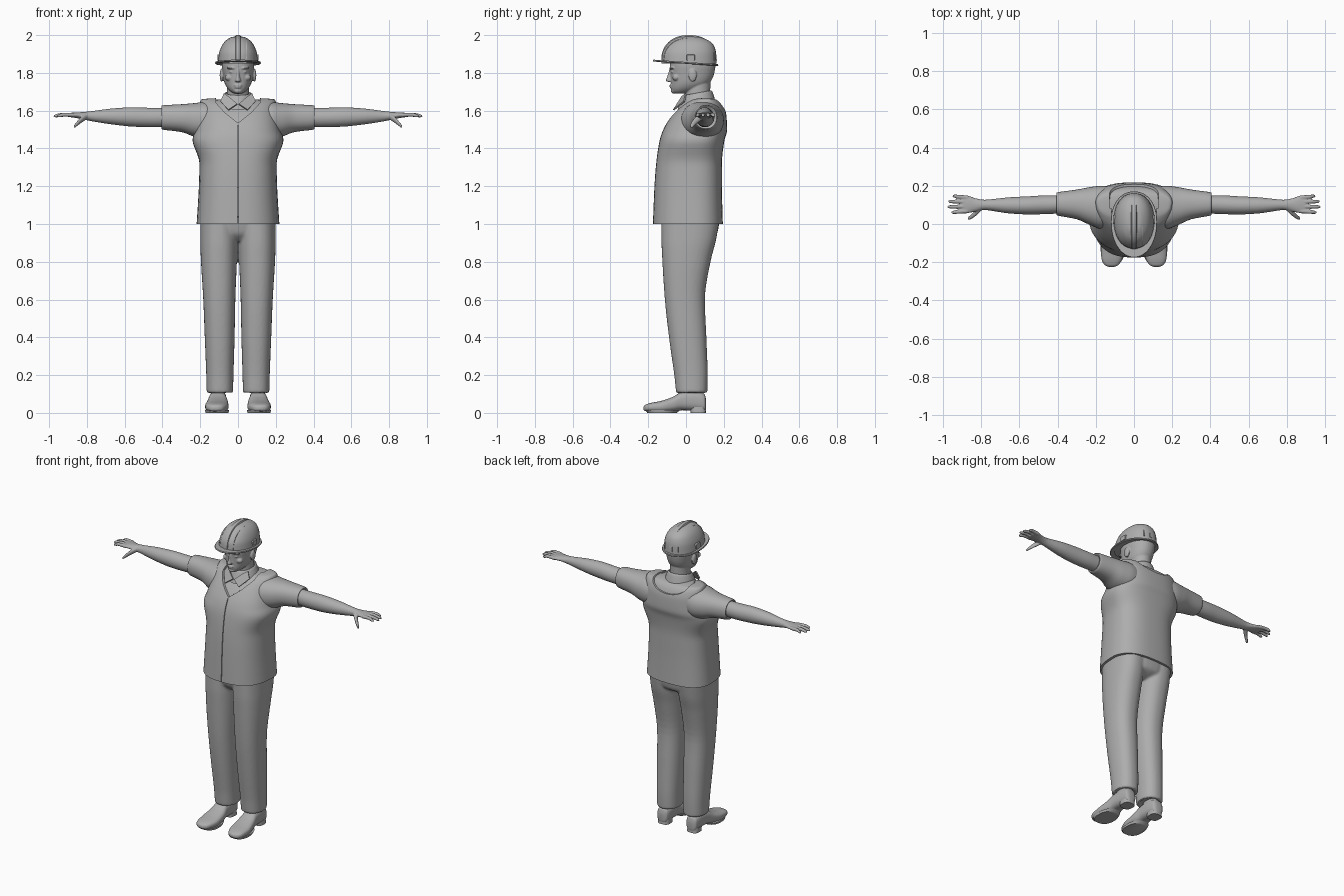
import bpy, bmesh, math
from mathutils import Matrix, Vector

if "Cube" in bpy.data.objects:
    bpy.data.objects.remove(bpy.data.objects["Cube"], do_unlink=True)

grey = bpy.data.materials.new("plain grey")
grey.use_nodes = True
grey.diffuse_color = (0.42, 0.42, 0.42, 1)
grey.node_tree.nodes["Principled BSDF"].inputs["Base Color"].default_value = grey.diffuse_color


def finish(name, bm):
    bmesh.ops.recalc_face_normals(bm, faces=bm.faces)
    mesh = bpy.data.meshes.new(name)
    bm.to_mesh(mesh)
    bm.free()
    mesh.materials.append(grey)
    ob = bpy.data.objects.new(name, mesh)
    bpy.context.collection.objects.link(ob)
    return ob


def blend(keys, steps):
    """Monotone cubic interpolation between key sections."""
    def slope(i, c):
        if i in (0, len(keys) - 1):
            return 0
        a, b = keys[i][c] - keys[i - 1][c], keys[i + 1][c] - keys[i][c]
        return 2 * a * b / (a + b) if a * b > 0 else 0
    rows = []
    for i in range(len(keys) - 1):
        for s in range(steps):
            t = s / steps
            h = t * t * (3 - 2 * t)
            rows.append([keys[i][c] * (1 - h) + keys[i + 1][c] * h
                         + slope(i, c) * t * (1 - t) ** 2 - slope(i + 1, c) * t * t * (1 - t)
                         for c in range(5)])
    return rows + [list(keys[-1])]


def loft(name, axis, keys, n=2.0, side=1, taper=0, sides=36, steps=5):
    """Skin sections (position, a_min, a_max, b_min, b_max) along an axis."""
    bm = bmesh.new()
    rings = []
    for p, a0, a1, b0, b1 in blend(keys, steps):
        ring = []
        for k in range(sides):
            t = math.tau * k / sides
            u = math.copysign(abs(math.cos(t)) ** (2 / n), math.cos(t))
            v = math.copysign(abs(math.sin(t)) ** (2 / n), math.sin(t))
            u *= 1 + taper * v
            a, b = (a0 + a1) / 2 + u * (a1 - a0) / 2, (b0 + b1) / 2 + v * (b1 - b0) / 2
            co = {"x": (p, a, b), "y": (a, p, b), "z": (a, b, p)}[axis]
            ring.append(bm.verts.new((co[0] * side, co[1], co[2])))
        rings.append(ring)
    for r, q in zip(rings, rings[1:]):
        for k in range(sides):
            m = (k + 1) % sides
            bm.faces.new((r[k], r[m], q[m], q[k]))
    bm.faces.new(rings[0])
    bm.faces.new(rings[-1])
    return finish(name, bm)


def wide(rows):
    """Sections symmetric about x = 0: (z, half width, y_min, y_max)."""
    return [(z, -w, w, y0, y1) for z, w, y0, y1 in rows]


def ball(name, centre, radii):
    bm = bmesh.new()
    bmesh.ops.create_uvsphere(bm, u_segments=20, v_segments=12, radius=1,
                              matrix=Matrix.Translation(centre) @ Matrix.Diagonal((*radii, 1)))
    return finish(name, bm)


def prism(name, outline, y0, y1):
    bm = bmesh.new()
    face = bm.faces.new([bm.verts.new((x, y0, z)) for x, z in outline])
    out = bmesh.ops.extrude_face_region(bm, geom=[face])["geom"]
    bmesh.ops.translate(bm, verts=[g for g in out if isinstance(g, bmesh.types.BMVert)], vec=(0, y1 - y0, 0))
    return finish(name, bm)


def apply(ob, kind, **settings):
    bpy.context.view_layer.objects.active = ob
    mod = ob.modifiers.new("step", kind)
    for key, value in settings.items():
        setattr(mod, key, value)
    bpy.ops.object.modifier_apply(modifier=mod.name)


def fuse(name, parts, voxel, smooth):
    """Join overlapping parts into one soft skin."""
    bpy.ops.object.select_all(action="DESELECT")
    for ob in parts:
        ob.select_set(True)
    bpy.context.view_layer.objects.active = parts[0]
    bpy.ops.object.join()
    parts[0].name = name
    apply(parts[0], "REMESH", mode="VOXEL", voxel_size=voxel)
    apply(parts[0], "SMOOTH", iterations=smooth, factor=0.5)


def cut(ob, cutter):
    apply(ob, "BOOLEAN", operation="DIFFERENCE", object=cutter, solver="EXACT")
    bpy.data.objects.remove(cutter, do_unlink=True)


# Vest over a slightly smaller shirt
torso = [(1.03, .185, -.14, .165), (1.0, .2, -.16, .18), (1.0, .217, -.175, .195),
         (1.2, .205, -.167, .19), (1.32, .202, -.158, .19), (1.44, .238, -.14, .203),
         (1.5, .224, -.12, .218), (1.58, .207, -.07, .213), (1.64, .2, -.01, .19),
         (1.66, .19, .03, .165), (1.667, .1, .06, .13)]
vest = loft("vest", "z", wide(torso), n=2.6, taper=.08, sides=56)
loft("shirt_body", "z", wide([(z - .008, w - .01, y0 + .009, y1 - .009) for z, w, y0, y1 in torso[3:]]),
     n=2.6, taper=.08, sides=56)
cut(vest, prism("neck_cutter", [(0, 1.535), (.07, 1.59), (.115, 1.64), (.13, 1.8),
                                (-.13, 1.8), (-.115, 1.64), (-.07, 1.59)], -.4, .09))
scoop = [(.13 * math.cos(a), 1.67 - .07 * math.sin(a)) for a in [math.pi * i / 16 for i in range(17)]]
cut(vest, prism("back_cutter", scoop + [(-.13, 1.8), (.13, 1.8)], .085, .4))
cut(vest, prism("placket_cutter", [(-.002, .99), (.002, .99), (.002, 1.56), (-.002, 1.56)], -.3, -.1))

# Trousers
leg = [(.115, .04, .15, -.035, .095), (.105, .04, .15, -.035, .095), (.105, .027, .165, -.05, .112),
       (.2, .024, .168, -.062, .115), (.4, .018, .176, -.09, .108), (.6, .014, .184, -.112, .1),
       (.8, .006, .196, -.125, .13), (.92, .002, .2, -.13, .16), (1.04, .002, .2, -.13, .18)]
parts = [loft("leg", "z", leg, n=2.3, side=s) for s in (1, -1)]
parts.append(loft("pelvis", "z", wide([(.91, .1, -.07, .1), (.95, .17, -.11, .165), (1.04, .2, -.13, .18)]), n=2.4))
fuse("trousers", parts, .008, 3)

for s, word in ((1, "left"), (-1, "right")):
    # Shoe, heel and ankle
    loft(word + "_shoe", "y", [(.106, .09, .125, .02, .07), (.098, .072, .142, .008, .1), (.04, .062, .15, .012, .12),
                               (-.02, .06, .155, .014, .112), (-.07, .052, .165, .006, .085),
                               (-.13, .05, .174, .002, .064), (-.19, .065, .168, .006, .052),
                               (-.217, .085, .15, .01, .042), (-.225, .105, .13, .016, .032)], n=2.6, side=s)
    loft(word + "_sole", "z", [(0, .05, .172, -.205, -.05), (.014, .048, .175, -.215, -.03)], n=2.4, side=s)
    loft(word + "_heel", "z", [(0, .068, .146, .025, .105), (.03, .07, .144, .02, .104)], n=3, side=s)
    loft(word + "_ankle", "z", [(.06, .066, .146, -.03, .095), (.17, .07, .14, -.02, .09)], side=s)

    # Short sleeve with a hem
    loft(word + "_sleeve", "x", [(.1, .0, .19, 1.47, 1.635), (.17, -.025, .2, 1.45, 1.647),
                                 (.23, -.005, .193, 1.462, 1.64), (.3, .025, .18, 1.487, 1.634),
                                 (.4, .044, .166, 1.5, 1.628), (.406, .048, .162, 1.506, 1.623),
                                 (.395, .065, .145, 1.525, 1.61)], n=2.2, side=s)

    # Bare arm, palm, fingers and thumb
    skin = [loft("arm", "x", [(.33, .06, .15, 1.515, 1.615), (.45, .052, .15, 1.512, 1.615),
                              (.55, .05, .145, 1.515, 1.618), (.65, .055, .14, 1.525, 1.613),
                              (.78, .073, .127, 1.545, 1.597), (.83, .065, .135, 1.556, 1.592),
                              (.87, .057, .148, 1.563, 1.59), (.9, .06, .148, 1.567, 1.587)], side=s)]
    for y, tip, spread in ((.067, .957, -.006), (.092, .976, -.002), (.116, .972, .002), (.139, .95, .007)):
        skin.append(loft("finger", "x", [(x, y + d - r, y + d + r, z - r, z + r) for x, d, r, z in
                                         ((.87, 0, .011, 1.577), (.92, spread / 2, .0105, 1.579),
                                          (tip - .012, spread, .009, 1.573), (tip, spread, .004, 1.571))],
                         side=s, sides=14))
    skin.append(loft("thumb", "x", [(x, y - r, y + r, z - r, z + r) for x, y, z, r in
                                    ((.8, .085, 1.57, .016), (.825, .062, 1.555, .017), (.85, .04, 1.533, .013),
                                     (.866, .029, 1.517, .009), (.87, .027, 1.514, .004))], side=s, sides=14))
    fuse(word + "_arm", skin, .004, 3)

    # Collar leaf
    bm = bmesh.new()
    bm.faces.new([bm.verts.new((s * x, y, z)) for x, y, z in
                  ((.004, -.045, 1.635), (.05, -.066, 1.603), (.092, -.01, 1.648), (.074, .0, 1.69), (.05, -.02, 1.675))])
    apply(finish(word + "_collar_leaf", bm), "SOLIDIFY", thickness=.008, offset=0)

    # Helmet side clip
    loft(word + "_helmet_clip", "x", [(.09, .0, .05, 1.862, 1.9), (.109, .004, .046, 1.866, 1.896)],
         n=6, side=s, steps=1)

# Head and neck
parts = [loft("neck", "z", wide([(1.58, .075, .0, .14), (1.67, .06, -.005, .128), (1.78, .058, .0, .13)])),
         loft("skull", "z", wide([(1.69, .018, -.06, -.015), (1.699, .036, -.072, .03), (1.72, .057, -.079, .085),
                                  (1.75, .072, -.08, .128), (1.8, .081, -.083, .15), (1.84, .086, -.086, .156),
                                  (1.88, .086, -.08, .155), (1.93, .07, -.06, .13)]), n=2.2),
         loft("nose", "z", wide([(1.752, .008, -.092, -.06), (1.758, .016, -.108, -.06),
                                 (1.785, .009, -.099, -.06), (1.82, .007, -.088, -.06)]))]
parts += [ball("upper_lip", (0, -.079, 1.734), (.022, .009, .006)),
          ball("lower_lip", (0, -.078, 1.724), (.019, .009, .006)),
          ball("chin", (0, -.066, 1.705), (.022, .015, .014))]
for s in (1, -1):
    parts += [ball("brow", (s * .034, -.073, 1.826), (.026, .016, .007)),
              ball("eye", (s * .033, -.068, 1.806), (.014, .012, .007)),
              ball("cheek", (s * .045, -.052, 1.775), (.024, .02, .018)),
              ball("ear", (s * .087, .035, 1.787), (.01, .022, .034))]
fuse("head", parts, .004, 2)

# Shirt collar band, higher at the back
collar = loft("collar_band", "z", wide([(1.625, .1, -.045, .158), (1.69, .072, -.015, .138),
                                        (1.694, .066, -.01, .132), (1.66, .058, 0, .12)]))
for v in collar.data.vertices:
    v.co.z += .18 * (v.co.y - .06)

# Hard hat: shell, ridges and tilted brim
loft("helmet_shell", "z", wide([(1.85, .106, -.13, .162), (1.9, .101, -.126, .16), (1.945, .085, -.103, .147),
                                (1.975, .06, -.07, .113), (1.99, .032, -.03, .065), (1.993, .006, .01, .025)]), n=2.2)
for x, half, y0, y1, top in ((0, .016, -.131, .163, 2), (.042, .007, -.118, .153, 1.984), (-.042, .007, -.118, .153, 1.984)):
    low = 3.73 - top
    ridge = loft("helmet_ridge", "x", [(x - half, y0 + .008, y1 - .008, low, top - .008), (x - half * .7, y0, y1, low, top),
                                       (x + half * .7, y0, y1, low, top), (x + half, y0 + .008, y1 - .008, low, top - .008)],
                 n=2.25, sides=64, steps=1)
    for v in ridge.data.vertices:
        v.co.z = max(v.co.z, 1.865)
brim = loft("helmet_brim", "z", wide([(1.848, .118, -.172, .168), (1.852, .121, -.176, .171), (1.858, .119, -.173, .169)]),
            n=2.1, taper=.06, sides=64, steps=1)
for v in brim.data.vertices:
    v.co.z -= .07 * v.co.y

# Smooth shading with crisp hems and edges
bpy.ops.object.select_all(action="SELECT")
bpy.ops.object.shade_smooth_by_angle(angle=math.radians(40))
